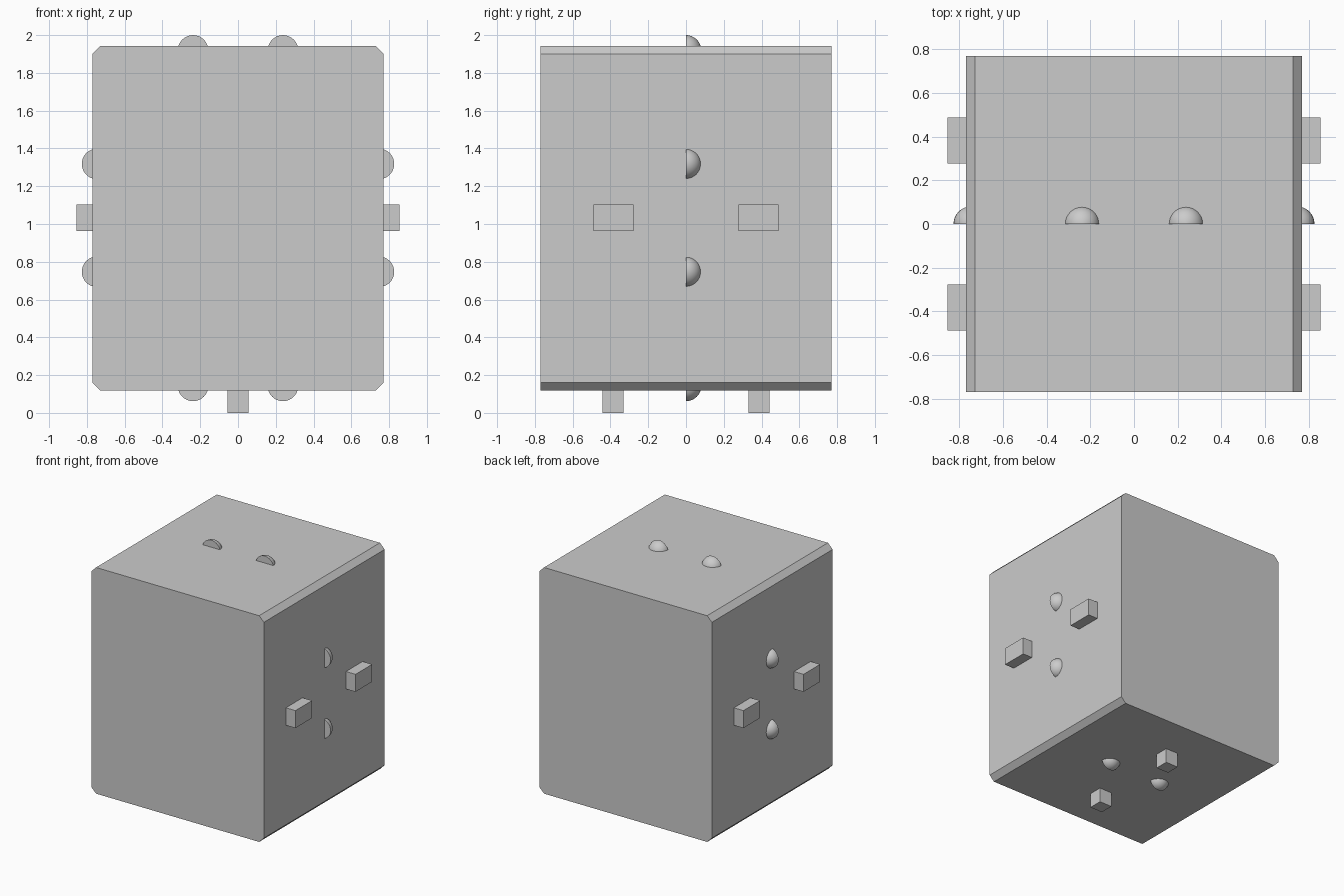
import bpy
import bmesh
from math import radians
from mathutils import Vector

default = bpy.data.objects.get("Cube")
if default:
    bpy.data.objects.remove(default, do_unlink=True)

grey = bpy.data.materials.new("light_grey")
grey.use_nodes = True
grey.diffuse_color = (0.6, 0.6, 0.6, 1)
grey.node_tree.nodes["Principled BSDF"].inputs["Base Color"].default_value = grey.diffuse_color


def finish(name, bm):
    mesh = bpy.data.meshes.new(name)
    bmesh.ops.recalc_face_normals(bm, faces=bm.faces)
    bm.to_mesh(mesh)
    bm.free()
    obj = bpy.data.objects.new(name, mesh)
    bpy.context.collection.objects.link(obj)
    mesh.materials.append(grey)
    return obj


def block(name, low, high, chamfer=0):
    low, high = Vector(low), Vector(high)
    bm = bmesh.new()
    bmesh.ops.create_cube(bm, size=1)
    for v in bm.verts:
        v.co = (low + high) / 2 + v.co * (high - low)
    if chamfer:
        # Only the edges running front to back are chamfered
        edges = [e for e in bm.edges
                 if abs(e.verts[0].co.y - e.verts[1].co.y) > 0.1]
        bmesh.ops.bevel(bm, geom=edges, offset=chamfer, segments=1,
                        affect='EDGES', offset_type='OFFSET')
    return finish(name, bm)


def half_ball(name, centre, radius=0.081):
    # Ball cut flat at its middle, the round half facing the back
    bm = bmesh.new()
    bmesh.ops.create_uvsphere(bm, u_segments=32, v_segments=16, radius=radius)
    cut = bmesh.ops.bisect_plane(bm, geom=bm.verts[:] + bm.edges[:] + bm.faces[:],
                                 dist=1e-5, plane_co=(0, 0, 0),
                                 plane_no=(0, -1, 0), clear_outer=True)
    rim = [e for e in bm.edges if e.is_boundary]
    bmesh.ops.contextual_create(bm, geom=rim)
    bmesh.ops.translate(bm, verts=bm.verts, vec=centre)
    obj = finish(name, bm)
    bpy.ops.object.select_all(action='DESELECT')
    obj.select_set(True)
    bpy.context.view_layer.objects.active = obj
    bpy.ops.object.shade_smooth_by_angle(angle=radians(40))


# Main body
block("body", (-0.77, -0.77, 0.118), (0.77, 0.77, 1.943), 0.042)

for side, s in (("left", 1), ("right", -1)):
    # Domes on the top, the underside and the sides
    half_ball(f"top_dome_{side}", (s * 0.238, 0, 1.919))
    half_ball(f"bottom_dome_{side}", (s * 0.238, 0, 0.143))
    for level, z in (("upper", 1.318), ("lower", 0.747)):
        half_ball(f"{level}_side_dome_{side}", (s * 0.746, 0, z))
    # Pegs on the sides
    for end, y in (("front", -0.383), ("back", 0.383)):
        x = sorted((s * 0.70, s * 0.855))
        block(f"side_peg_{end}_{side}", (x[0], y - 0.106, 0.963),
              (x[1], y + 0.106, 1.104))

# Feet
for end, y in (("front", -0.387), ("back", 0.387)):
    block(f"foot_{end}", (-0.056, y - 0.056, 0), (0.056, y + 0.056, 0.16))
